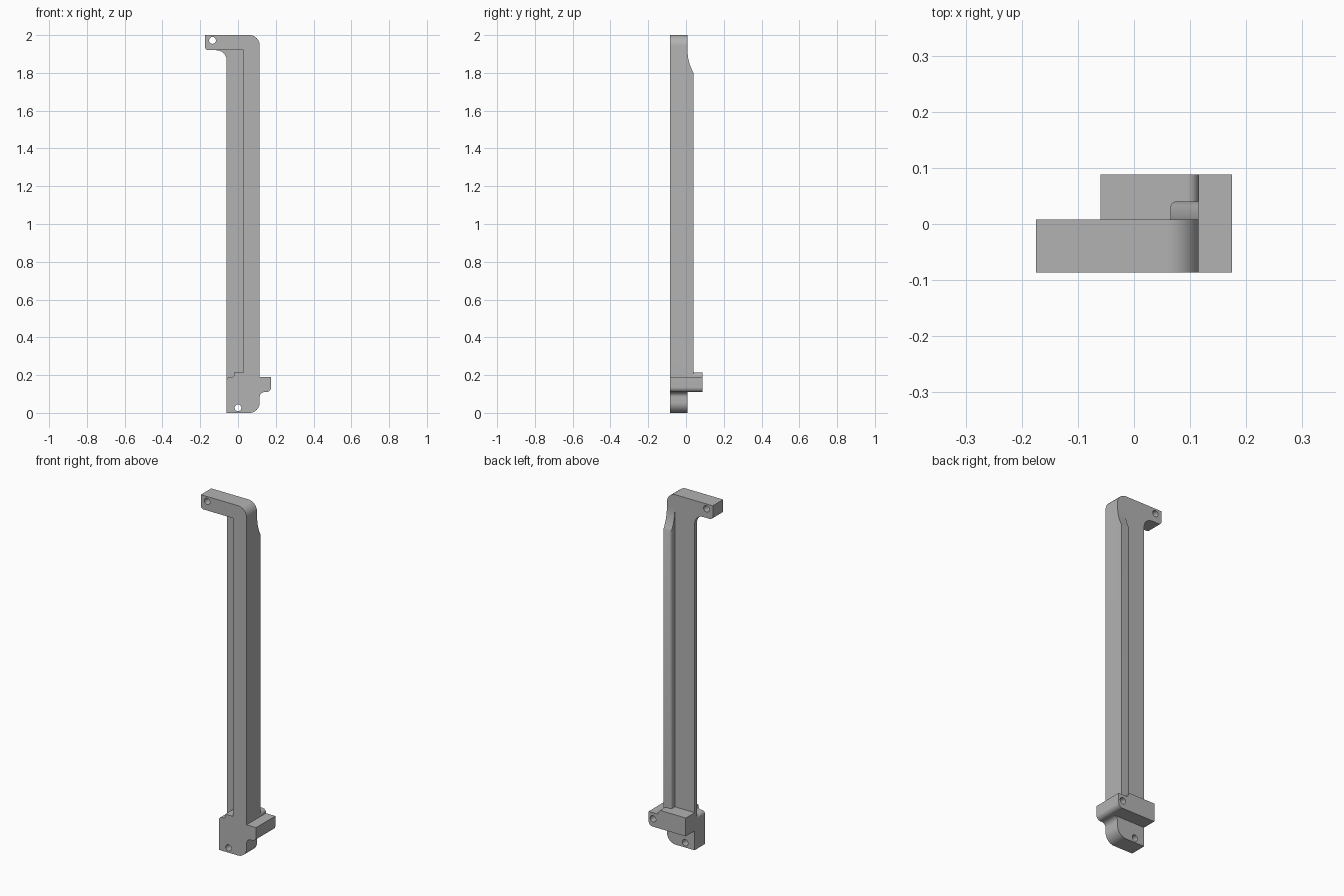
import bpy
import bmesh
from math import pi, tan
from mathutils import Vector, Matrix

if "Cube" in bpy.data.objects:
    bpy.data.objects.remove(bpy.data.objects["Cube"], do_unlink=True)

grey = bpy.data.materials.new("plain grey")
grey.use_nodes = True
grey.diffuse_color = (0.45, 0.45, 0.45, 1)
grey.node_tree.nodes["Principled BSDF"].inputs["Base Color"].default_value = grey.diffuse_color

FRONT, BACK = -0.086, 0.008


def rounded(corners, steps=8):
    """Replace each (x, y, radius) corner by an arc."""
    out = []
    for i, c in enumerate(corners):
        p = Vector(c[:2])
        if len(c) == 2:
            out.append(p)
            continue
        a = (Vector(corners[i - 1][:2]) - p).normalized()
        b = (Vector(corners[(i + 1) % len(corners)][:2]) - p).normalized()
        half = a.angle(b) / 2
        start, end = p + a * c[2] / tan(half), p + b * c[2] / tan(half)
        centre = p + (a + b).normalized() * c[2] / (1 - (a + b).length_squared / 4) ** 0.5
        r0, r1 = start - centre, end - centre
        for k in range(steps + 1):
            t = k / steps
            out.append(centre + r0.lerp(r1, t).normalized() * c[2])
    return out


def prism(name, corners, low, high, upright=False):
    """Extrude an xz profile along y, or an xy section along z if upright."""
    bm = bmesh.new()
    if upright:
        place = lambda p: (p.x, p.y, low)
        shift = (0, 0, high - low)
    else:
        place = lambda p: (p.x, low, p.y)
        shift = (0, high - low, 0)
    face = bm.faces.new([bm.verts.new(place(p)) for p in rounded(corners)])
    grown = bmesh.ops.extrude_face_region(bm, geom=[face])["geom"]
    bmesh.ops.translate(bm, verts=[g for g in grown if isinstance(g, bmesh.types.BMVert)], vec=shift)
    bmesh.ops.recalc_face_normals(bm, faces=bm.faces)
    return finish(name, bm)


def finish(name, bm):
    mesh = bpy.data.meshes.new(name)
    bm.to_mesh(mesh)
    bm.free()
    obj = bpy.data.objects.new(name, mesh)
    bpy.context.collection.objects.link(obj)
    mesh.materials.append(grey)
    return obj


def drill(target, centre, radius, depth, axis, segments=32):
    """Cut a round bar centred on a point out of the target."""
    bm = bmesh.new()
    bmesh.ops.create_cone(bm, cap_ends=True, segments=segments, radius1=radius, radius2=radius,
                          depth=depth, matrix=Matrix.Translation(centre) @ Matrix.Rotation(pi / 2, 4, axis))
    cutter = finish("round_cutter", bm)
    cutter.hide_render = True
    mod = target.modifiers.new("hole", "BOOLEAN")
    mod.operation, mod.solver, mod.object = "DIFFERENCE", "EXACT", cutter
    bpy.context.view_layer.objects.active = target
    bpy.ops.object.modifier_apply(modifier=mod.name)
    bpy.data.objects.remove(cutter, do_unlink=True)


# Thick spine with foot, side lug and top arm
spine = prism("spine", [
    (-0.06, 0), (0.115, 0, 0.055), (0.115, 0.11, 0.025), (0.175, 0.11, 0.025),
    (0.175, 0.19), (0.115, 0.19), (0.115, 2, 0.055), (-0.175, 2),
    (-0.175, 1.92, 0.018), (0.03, 1.92), (0.03, 0.215), (-0.02, 0.215),
    (-0.02, 0.19, 0.012), (-0.06, 0.19, 0.018)], FRONT, BACK)
drill(spine, (-0.135, 0, 1.972), 0.018, 0.5, "X")
drill(spine, (0, 0, 0.027), 0.018, 0.5, "X")

# Thin web beside the spine, with a fillet under the arm
web = prism("web", [
    (-0.06, 0.15), (0.04, 0.15), (0.04, 1.93), (-0.115, 1.93),
    (-0.115, 1.9199), (-0.06, 1.9199, 0.054)], -0.014, BACK)

# Mounting block on the back with a blind hole
block = prism("rear_block", [
    (-0.06, 0.11), (0.175, 0.11, 0.025), (0.175, 0.19), (0.115, 0.19),
    (0.115, 0.215, 0.02), (-0.06, 0.215)], BACK, 0.088)
drill(block, (0.147, 0.088, 0.155), 0.018, 0.12, "X")

# Rear rib, swept away in a hollow curve at its top
rib = prism("rear_rib", [
    (0.065, 0), (0.115, 0), (0.115, 0.04), (0.065, 0.04, 0.01)], 0.2, 1.92, upright=True)
drill(rib, (0.09, BACK + 0.241, 1.92), 0.241, 0.3, "Y", segments=96)

# Smooth the rounded faces, keep edges sharp
for obj in (spine, web, block, rib):
    bpy.ops.object.select_all(action="DESELECT")
    obj.select_set(True)
    bpy.context.view_layer.objects.active = obj
    bpy.ops.object.shade_smooth_by_angle(angle=pi / 6)
